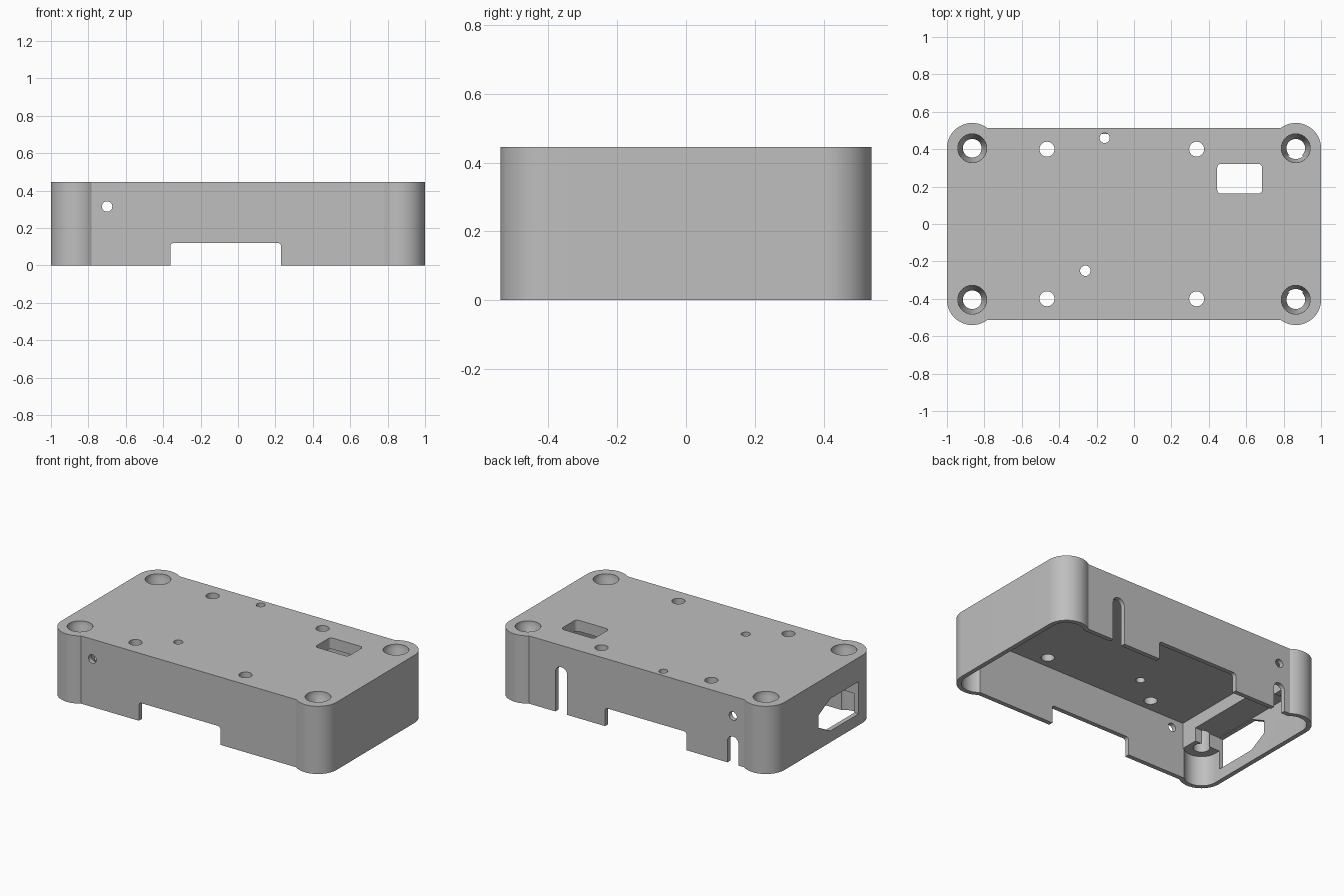
import bpy
import bmesh
import math
from mathutils import Vector

cube = bpy.data.objects.get("Cube")
if cube:
    bpy.data.objects.remove(cube, do_unlink=True)

grey = bpy.data.materials.new("plain grey")
grey.use_nodes = True
COLOUR = (0.52, 0.52, 0.52, 1)
grey.diffuse_color = COLOUR
grey.node_tree.nodes["Principled BSDF"].inputs["Base Color"].default_value = COLOUR

HEIGHT, LID_Z, WALL = 0.445, 0.372, 0.03
CORNER_X, CORNER_Y, CORNER_R = 0.865, 0.405, 0.135
SIDE_Y, BOSS_Z, BOSS_X, BOSS_Y = 0.512, 0.2, 0.784, 0.365


def to_axis(axis, u, v, w):
    return {"x": (w, u, v), "y": (u, w, v), "z": (u, v, w)}[axis]


def loft(name, rings, axis="z"):
    """Solid through matching rings, each given as (points, position on axis)."""
    bm = bmesh.new()
    loops = [[bm.verts.new(to_axis(axis, u, v, w)) for u, v in pts] for pts, w in rings]
    n = len(loops[0])
    for low, high in zip(loops, loops[1:]):
        for i in range(n):
            j = (i + 1) % n
            bm.faces.new((low[i], low[j], high[j], high[i]))
    bm.faces.new(loops[0][::-1])
    bm.faces.new(loops[-1])
    bmesh.ops.recalc_face_normals(bm, faces=bm.faces)
    mesh = bpy.data.meshes.new(name)
    bm.to_mesh(mesh)
    bm.free()
    obj = bpy.data.objects.new(name, mesh)
    bpy.context.collection.objects.link(obj)
    mesh.materials.append(grey)
    return obj


def prism(name, pts, a, b, axis="z"):
    return loft(name, [(pts, a), (pts, b)], axis)


def arc(cx, cy, r, start, end, steps):
    angles = [math.radians(start + (end - start) * i / steps) for i in range(steps + 1)]
    return [(cx + r * math.cos(a), cy + r * math.sin(a)) for a in angles]


def circle(cx, cy, r, n=40):
    return arc(cx, cy, r, 0, 360, n)[:-1]


def rounded(x0, x1, y0, y1, r, steps=8):
    return (arc(x1 - r, y1 - r, r, 0, 90, steps) + arc(x0 + r, y1 - r, r, 90, 180, steps)
            + arc(x0 + r, y0 + r, r, 180, 270, steps) + arc(x1 - r, y0 + r, r, 270, 360, steps))


def case_outline(inset):
    """Rectangle with round lobes swelling past its long sides."""
    r, side = CORNER_R - inset, SIDE_Y - inset
    turn = 180 - math.degrees(math.asin((side - CORNER_Y) / r))
    quarter = arc(CORNER_X, CORNER_Y, r, 0, turn, 28)
    half = quarter + [(-x, y) for x, y in reversed(quarter)]
    return half + [(-x, -y) for x, y in half]


def box(name, x0, x1, y0, y1, z0, z1):
    return prism(name, [(x0, y0), (x1, y0), (x1, y1), (x0, y1)], z0, z1)


def cut(target, cutter):
    mod = target.modifiers.new("cut", "BOOLEAN")
    mod.operation = "DIFFERENCE"
    mod.solver = "EXACT"
    mod.object = cutter
    cutter.hide_render = True
    bpy.ops.object.select_all(action="DESELECT")
    bpy.context.view_layer.objects.active = target
    target.select_set(True)
    bpy.ops.object.modifier_apply(modifier=mod.name)
    bpy.data.objects.remove(cutter, do_unlink=True)


# Hollow interior, leaving screw bosses and the end rail standing
cavity = prism("cavity", case_outline(WALL), -0.1, LID_Z)
for sx in (-1, 1):
    for sy in (-1, 1):
        xs = sorted((sx * BOSS_X, sx * 1.2))
        ys = sorted((sy * BOSS_Y, sy * 0.8))
        cut(cavity, box("boss", *xs, *ys, BOSS_Z, 0.6))
cut(cavity, box("end_rail", -1.2, -BOSS_X, -0.4, 0.4, 0.29, 0.6))

case = prism("enclosure_case", case_outline(0), 0, HEIGHT)
cut(case, cavity)

# Countersunk corner screw holes
for sx in (-1, 1):
    for sy in (-1, 1):
        rings = [(circle(sx * CORNER_X, sy * CORNER_Y, r), z)
                 for r, z in ((0.05, 0.1), (0.05, 0.355), (0.077, 0.415), (0.077, 0.5))]
        cut(case, loft("screw_hole", rings))

# Lid holes and lid window
lid_holes = [(x, y, 0.04) for x in (-0.465, 0.335) for y in (-0.4, 0.4)]
lid_holes += [(-0.157, 0.46, 0.027), (-0.26, -0.25, 0.028)]
for x, y, r in lid_holes:
    # holes by the wall stop at the lid underside
    cut(case, prism("lid_hole", circle(x, y, r, 32), LID_Z - 0.02, 0.6))
cut(case, prism("lid_window", rounded(0.445, 0.685, 0.162, 0.322, 0.022), 0.3, 0.6))

# Wide notch and round holes through both long walls
cut(case, prism("wide_notch", rounded(-0.362, 0.23, -0.2, 0.12, 0.018), -1, 1, "y"))
cut(case, prism("wall_hole", circle(-0.7, 0.315, 0.028, 32), -1, 1, "y"))

# Cable slots in the back wall
for x, top, half in ((0.548, 0.302, 0.043), (-0.7, 0.18, 0.04)):
    cut(case, prism("cable_slot", rounded(x - half, x + half, -0.2, top, half - 0.001, 12),
                    0.44, 0.7, "y"))

# Socket opening in the end wall, with two clipped corners
socket = [(-0.365, 0.075), (-0.07, 0.075), (0.05, 0.14), (0.05, 0.225),
          (-0.07, 0.287), (-0.365, 0.287)]
cut(case, prism("socket_opening", socket, -1.2, -0.9, "x"))

# Smooth curved walls, keep real edges crisp
bpy.ops.object.select_all(action="DESELECT")
bpy.context.view_layer.objects.active = case
case.select_set(True)
bpy.ops.object.shade_smooth_by_angle(angle=math.radians(25))
